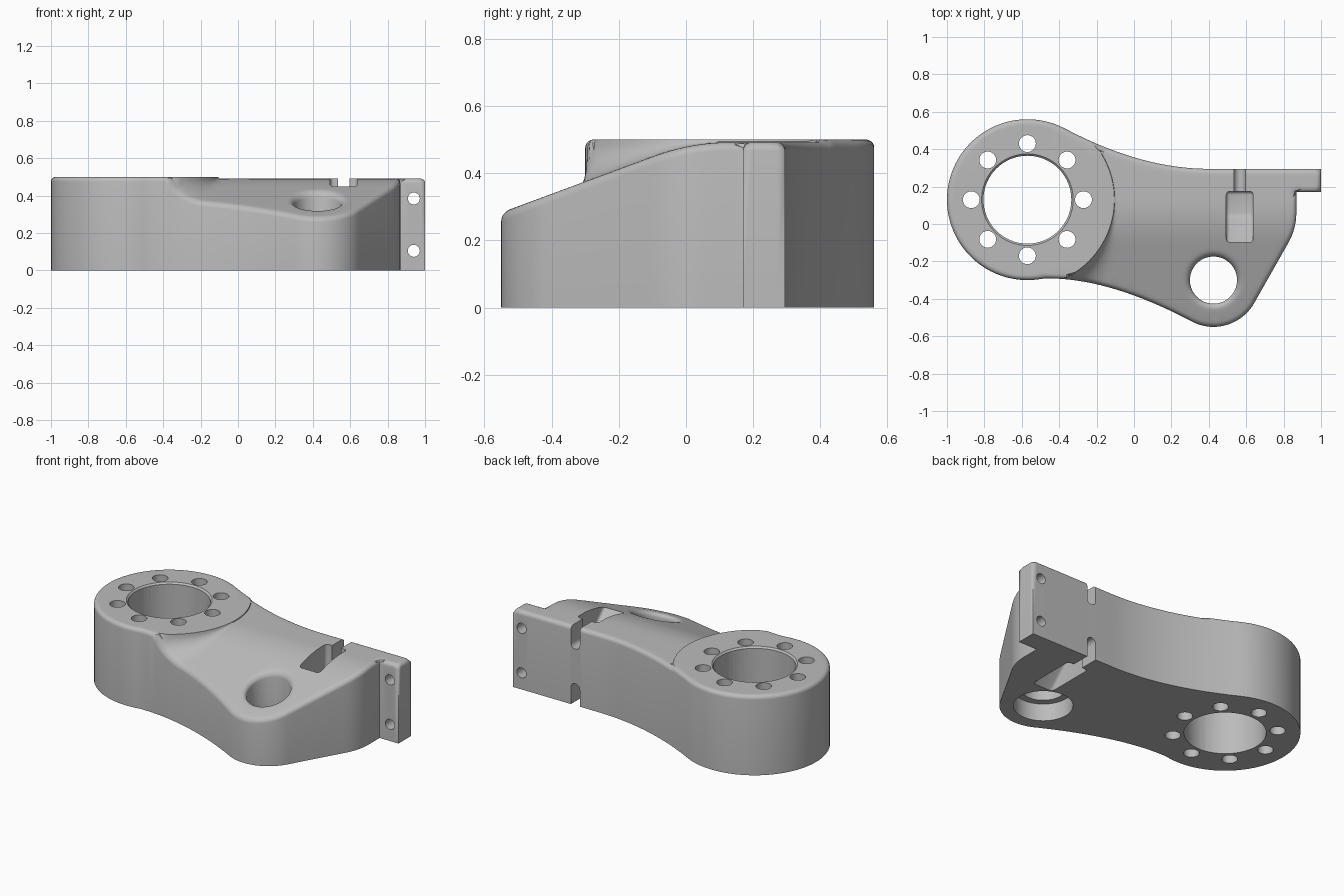
import bpy, bmesh
from math import sin, cos, pi, radians, sqrt, hypot, ceil
from mathutils import Vector, Matrix
from mathutils.geometry import delaunay_2d_cdt

if "Cube" in bpy.data.objects:
    bpy.data.objects.remove(bpy.data.objects["Cube"])

RING = Vector((-0.57, 0.13))      # centre of the bolt ring
EYE = Vector((0.425, -0.30))      # centre of the single eye hole
RING_R, BOSS_R, BORE_R, EYE_R = 0.43, 0.465, 0.235, 0.125
TOP, EDGE = 0.50, 0.025           # ring height, edge rounding
SLOT_X, BODY_H = 0.565, 0.49

grey = bpy.data.materials.new("machined_grey")
grey.use_nodes = True
grey.diffuse_color = (0.5, 0.5, 0.5, 1)
grey.node_tree.nodes["Principled BSDF"].inputs["Base Color"].default_value = (0.5, 0.5, 0.5, 1)


def arc(c, r, a0, a1, n):
    return [Vector((c[0] + r * cos(radians(a0 + (a1 - a0) * i / n)),
                    c[1] + r * sin(radians(a0 + (a1 - a0) * i / n)))) for i in range(n + 1)]


def bezier(p, q, s, n):
    p, q, s = Vector(p), Vector(q), Vector(s)
    return [p * (1 - t) ** 2 + q * 2 * t * (1 - t) + s * t * t for t in (i / n for i in range(n + 1))]


def new_object(name, bm):
    bmesh.ops.recalc_face_normals(bm, faces=bm.faces)
    mesh = bpy.data.meshes.new(name)
    bm.to_mesh(mesh)
    bm.free()
    mesh.materials.append(grey)
    ob = bpy.data.objects.new(name, mesh)
    bpy.context.collection.objects.link(ob)
    return ob


# Plan outline, counter-clockwise from the back of the ring
corners = arc(RING, RING_R, 62, 282, 56)
corners += bezier((-0.478, -0.291), (-0.14, -0.285), (0.30, -0.5165), 24)
corners += arc(EYE, 0.25, -120, -30, 24)
corners += bezier((0.82, -0.11), (0.868, -0.03), (0.868, 0.06), 8)
corners += [Vector(p) for p in ((0.868, 0.17), (1, 0.17), (1, 0.295))]
corners += bezier((0.40, 0.295), (0.037, 0.295), (-0.368, 0.51), 24)
outline = []
for a, b in zip(corners, corners[1:] + corners[:1]):
    steps = ceil((b - a).length / 0.03)
    if (b - a).length > 0.004:
        outline += [a.lerp(b, i / steps) for i in range(steps)]
pairs = list(zip(outline, outline[1:] + outline[:1]))


def inside_distance(p):
    """Distance to the outline, negative outside."""
    best, inside = 9.0, False
    for a, b in pairs:
        d = b - a
        t = max(0, min(1, (p - a).dot(d) / d.length_squared))
        best = min(best, (a + d * t - p).length)
        if (a.y > p.y) != (b.y > p.y) and p.x < a.x + d.x * (p.y - a.y) / d.y:
            inside = not inside
    return best if inside else -best


def quarter(d, r):
    """Height left below a tangent surface by a round of radius r, at distance d."""
    return r - sqrt(max(0, r * r - (r - max(0, d)) ** 2)) if d < r else 0


def height(p, d):
    # sloped arm easing to level, then the concave fillet up to the ring
    y = p.y
    h = 0.449 + 0.37 * (y + 0.1)
    if y > -0.1:
        t = min(y + 0.1, 0.23)
        h = 0.449 + 0.37 * t - 0.37 * t * t / 0.46
    r = (p - RING).length
    h = TOP if r <= BOSS_R else h + quarter(r - BOSS_R, TOP - h)
    # rounded rims
    h -= quarter((p - EYE).length - EYE_R, 0.035)
    h -= max(0, min(0.01, 0.245 - r))
    return h - quarter(d, EDGE)


# Points for the top skin: outline, rounding rows, circles and a grid
points = list(outline)
for k in range(1, 6):
    off = EDGE * (1 - cos(k * pi / 10))
    for i, p in enumerate(outline):
        t = (outline[(i + 1) % len(outline)] - outline[i - 1]).normalized()
        q = p + Vector((-t.y, t.x)) * off
        if inside_distance(q) > off * 0.97:
            points.append(q)
for c, radii in ((RING, (BORE_R, 0.245, 0.32, 0.395, BOSS_R, 0.467, 0.472, 0.48, 0.492,
                         0.508, 0.53, 0.555, 0.585, 0.615)),
                 (EYE, (0.1, EYE_R, 0.128, 0.133, 0.14, 0.149, 0.16, 0.18))):
    for r in radii:
        points += [q for q in arc(c, r, 0, 360 - 360 / 96, 95) if inside_distance(q) > EDGE + 0.006]
for i in range(58):
    for j in range(40):
        q = Vector((-0.35 + i * 0.024, -0.56 + j * 0.024))
        if ((q - RING).length > 0.63 and (q - EYE).length > 0.195 and inside_distance(q) > EDGE + 0.012):
            points.append(q)

n = len(outline)
skin = delaunay_2d_cdt(points, [(i, (i + 1) % n) for i in range(n)], [], 1, 1e-5)
bm = bmesh.new()
verts = []
for p in skin[0]:
    d = max(0, inside_distance(p))
    verts.append(bm.verts.new((p.x, p.y, height(p, d))))
for f in skin[2]:
    bm.faces.new([verts[i] for i in f])
bmesh.ops.delete(bm, geom=[v for v in bm.verts if not v.link_faces], context='VERTS')

# Side wall and flat underside
rim = [e for e in bm.edges if e.is_boundary]
walls = bmesh.ops.extrude_edge_only(bm, edges=rim)["geom"]
for v in walls:
    if isinstance(v, bmesh.types.BMVert):
        v.co.z = 0
bmesh.ops.edgeloop_fill(bm, edges=[e for e in bm.edges if e.is_boundary])
bracket = new_object("bracket_arm", bm)


# Cutters
cutters = []


def drill(name, centre, r, length, along_y=False):
    bm = bmesh.new()
    m = Matrix.Translation(centre)
    if along_y:
        m = m @ Matrix.Rotation(pi / 2, 4, 'X')
    bmesh.ops.create_cone(bm, cap_ends=True, segments=64 if r > 0.1 else 32,
                          radius1=r, radius2=r, depth=length, matrix=m)
    cutters.append(new_object(name, bm))


def prism(name, profile, to_3d, start, end, bevel=0):
    bm = bmesh.new()
    face = bm.faces.new([bm.verts.new(to_3d(u, v, start)) for u, v in profile])
    move = Vector(to_3d(0, 0, end)) - Vector(to_3d(0, 0, start))
    out = bmesh.ops.extrude_face_region(bm, geom=[face])["geom"]
    bmesh.ops.translate(bm, vec=move, verts=[g for g in out if isinstance(g, bmesh.types.BMVert)])
    if all(f.is_valid for f in bm.faces) and face.is_valid and any(len(e.link_faces) < 2 for e in bm.edges):
        bmesh.ops.holes_fill(bm, edges=bm.edges)
    if bevel:
        bmesh.ops.recalc_face_normals(bm, faces=bm.faces)
        bmesh.ops.bevel(bm, geom=list(bm.edges), offset=bevel, segments=4, profile=0.5, affect='EDGES')
    cutters.append(new_object(name, bm))


drill("bore_cutter", (*RING, 0.25), BORE_R, 1)
for k in range(8):
    a = k * pi / 4
    drill("ring_hole_cutter", (RING.x + 0.30 * cos(a), RING.y + 0.30 * sin(a), 0.25), 0.045, 1)
drill("eye_cutter", (*EYE, 0.25), EYE_R + 0.001, 1)
drill("counterbore_cutter", (*EYE, 0), 0.17, 0.22)
for z in (0.105, 0.385):
    drill("tab_hole_cutter", (0.94, 0.23, z), 0.032, 0.4, True)

# Bolt slots with wider head pockets, on top and mirrored underneath
slot = [tuple(p) for p in arc((SLOT_X, 0.385), 0.031, 180, 360, 12)] + [(0.596, 0.7), (0.534, 0.7)]
pocket = [(0.175, 0.31), (0.04, 0.31), (-0.2, 0.55), (-0.2, 0.7), (0.175, 0.7)]
for flip in (False, True):
    def side(z):
        return BODY_H - z if flip else z
    prism("slot_cutter", slot, lambda u, v, w: (u, w, side(v)), 0.12, 0.4)
    prism("pocket_cutter", pocket, lambda u, v, w: (w, u, side(v)), 0.493, 0.637, 0.02)

bpy.context.view_layer.objects.active = bracket
for c in cutters:
    mod = bracket.modifiers.new(c.name, 'BOOLEAN')
    mod.operation, mod.solver, mod.object = 'DIFFERENCE', 'EXACT', c
    bpy.ops.object.modifier_apply(modifier=mod.name)
    bpy.data.objects.remove(c)

bpy.ops.object.select_all(action='DESELECT')
bracket.select_set(True)
bpy.ops.object.shade_smooth_by_angle(angle=radians(30))
